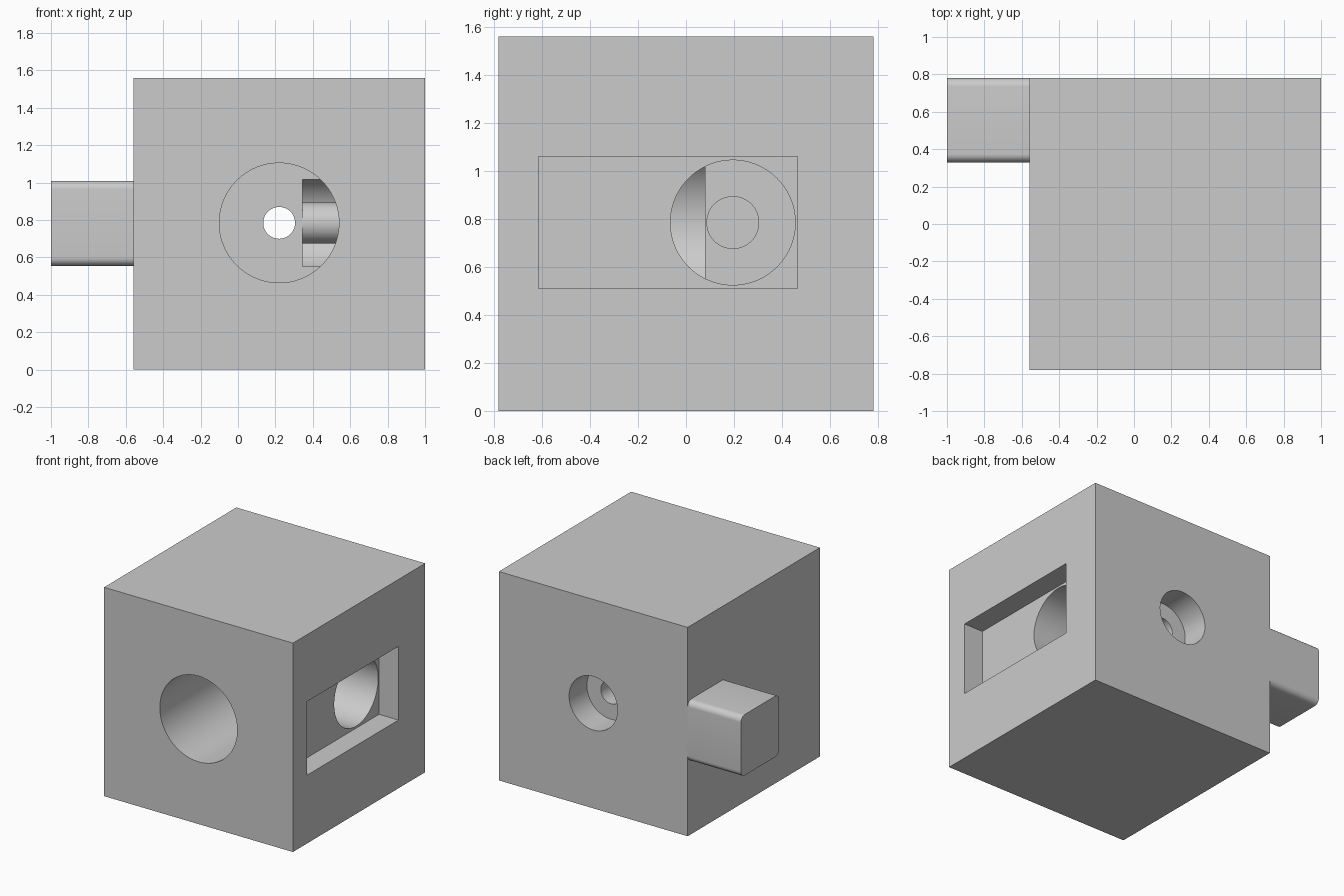
import bpy, bmesh
from math import pi, radians
from mathutils import Matrix, Vector

default = bpy.data.objects.get("Cube")
if default:
    bpy.data.objects.remove(default, do_unlink=True)

grey = bpy.data.materials.new("light grey")
grey.use_nodes = True
colour = (0.6, 0.6, 0.6, 1)
grey.diffuse_color = colour
grey.node_tree.nodes["Principled BSDF"].inputs["Base Color"].default_value = colour


def finish(name, bm):
    mesh = bpy.data.meshes.new(name)
    bm.to_mesh(mesh)
    bm.free()
    mesh.materials.append(grey)
    obj = bpy.data.objects.new(name, mesh)
    bpy.context.collection.objects.link(obj)
    return obj


def box(name, low, high, round_x=0):
    """Box between two corners, optionally rounding the edges along x."""
    low, high = Vector(low), Vector(high)
    bm = bmesh.new()
    size = Matrix.Diagonal((*(high - low), 1))
    bmesh.ops.create_cube(bm, size=1, matrix=Matrix.Translation((low + high) / 2) @ size)
    if round_x:
        edges = [e for e in bm.edges
                 if abs((e.verts[0].co - e.verts[1].co).normalized().x) > 0.9]
        bmesh.ops.bevel(bm, geom=edges, offset=round_x, segments=8,
                        profile=0.5, affect='EDGES')
    return finish(name, bm)


def cylinder(name, axis, start, end, across, radius):
    """Cylinder along x or y, at height mid_z; across is its other coordinate."""
    bm = bmesh.new()
    centre = (start + end) / 2
    if axis == 'X':
        place, turn = (centre, across, mid_z), 'Y'
    else:
        place, turn = (across, centre, mid_z), 'X'
    bmesh.ops.create_cone(bm, cap_ends=True, segments=96, radius1=radius, radius2=radius,
                          depth=end - start,
                          matrix=Matrix.Translation(place) @ Matrix.Rotation(pi / 2, 4, turn))
    return finish(name, bm)


def smooth(obj):
    bpy.ops.object.select_all(action='DESELECT')
    obj.select_set(True)
    bpy.context.view_layer.objects.active = obj
    bpy.ops.object.shade_smooth_by_angle(angle=radians(30))


left, right, half = -0.56, 1.0, 0.78
mid_z, bore_x, socket_y = 0.785, 0.22, 0.195
slot_floor, socket_floor, bore_floor = 0.84, 0.345, 0.08

# Block with a stepped hole front to back and a slotted socket on one side
block = box("block", (left, -half, 0), (right, half, 2 * half))
cutters = [
    cylinder("front_bore", 'Y', -1, bore_floor, bore_x, 0.32),
    cylinder("through_hole", 'Y', -0.5, 1, bore_x, 0.085),
    cylinder("back_counterbore", 'Y', 0.57, 1, bore_x, 0.2),
    box("slot", (slot_floor, -0.615, 0.51), (1.2, 0.465, 1.06)),
    cylinder("socket", 'X', socket_floor, 0.9, socket_y, 0.26),
]
for cutter in cutters:
    cutter.hide_render = True
    mod = block.modifiers.new(cutter.name, 'BOOLEAN')
    mod.operation = 'DIFFERENCE'
    mod.solver = 'EXACT'
    mod.object = cutter
    bpy.context.view_layer.objects.active = block
    bpy.ops.object.modifier_apply(modifier=mod.name)
    bpy.data.objects.remove(cutter, do_unlink=True)

# Pin standing on the socket floor
pin = cylinder("socket_pin", 'X', socket_floor, 0.58, socket_y, 0.11)

# Rounded prong on the opposite side, flush with the back
prong = box("side_prong", (-1, 0.33, 0.555), (left, half, 1.01), round_x=0.045)

for part in (block, pin, prong):
    smooth(part)
